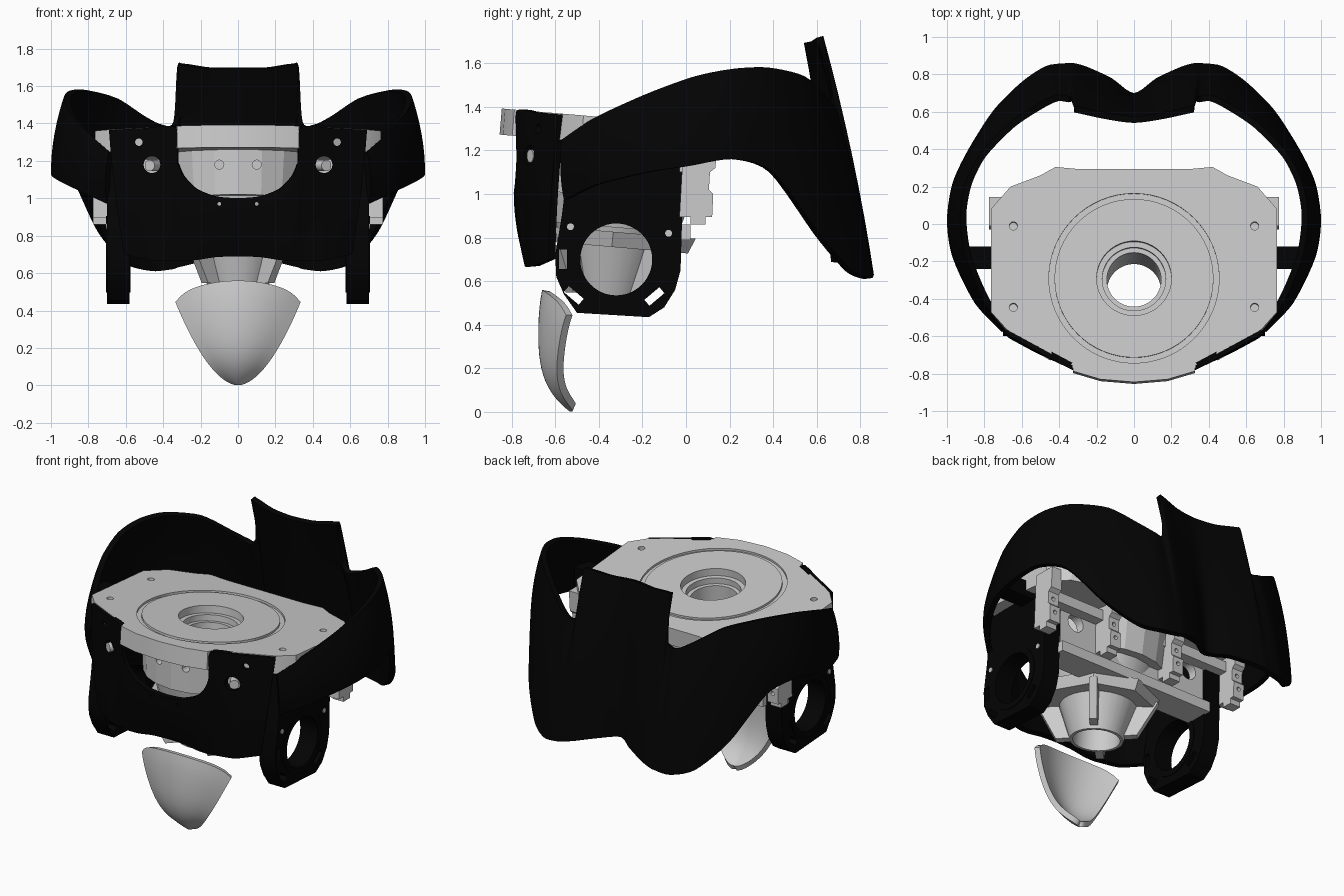
import bpy, bmesh, math
from mathutils import Vector, Matrix

if "Cube" in bpy.data.objects:
    bpy.data.objects.remove(bpy.data.objects["Cube"])

black = bpy.data.materials.new("black")
black.diffuse_color = (0.001, 0.001, 0.001, 1)
black.use_nodes = True
black.node_tree.nodes["Principled BSDF"].inputs["Base Color"].default_value = black.diffuse_color
TILT = Vector((0, 0.085, 1)).normalized()      # axis of the tilted waist
TOP = Vector((0, -0.29, 1.345))                # centre of the plate top


def along(h):
    return TOP + TILT * h


def make(name, bm, mat=None, fix=True):
    if fix:
        bmesh.ops.recalc_face_normals(bm, faces=bm.faces)
    me = bpy.data.meshes.new(name)
    bm.to_mesh(me)
    bm.free()
    ob = bpy.data.objects.new(name, me)
    bpy.context.collection.objects.link(ob)
    if mat:
        me.materials.append(mat)
    return ob


def add_cyl(bm, loc, axis, r1, r2, depth, n=32):
    m = Matrix.Translation(loc) @ Vector(axis).to_track_quat('Z', 'Y').to_matrix().to_4x4()
    bmesh.ops.create_cone(bm, cap_ends=True, segments=n, radius1=r1, radius2=r2, depth=depth, matrix=m)


def add_box(bm, lo, hi, rot=None):
    lo, hi = Vector(lo), Vector(hi)
    m = Matrix.Translation((lo + hi) / 2) @ (rot or Matrix()) @ Matrix.Diagonal((*(hi - lo), 1))
    bmesh.ops.create_cube(bm, size=1, matrix=m)


def stack(name, h0, h1, r0, r1, n=32, mat=None):
    bm = bmesh.new()
    add_cyl(bm, along((h0 + h1) / 2), TILT, r0, r1, abs(h1 - h0), n)
    return make(name, bm, mat)


def prism(name, pts, vec, mat=None):
    bm = bmesh.new()
    f = bm.faces.new([bm.verts.new(p) for p in pts])
    r = bmesh.ops.extrude_face_region(bm, geom=[f])
    bmesh.ops.translate(bm, vec=vec, verts=[v for v in r['geom'] if isinstance(v, bmesh.types.BMVert)])
    return make(name, bm, mat)


def cut(ob, cutter):
    m = ob.modifiers.new("cut", 'BOOLEAN')
    m.operation, m.object = 'DIFFERENCE', cutter
    cutter.hide_render = True


def finish(ob, angle=35):
    bpy.ops.object.select_all(action='DESELECT')
    ob.select_set(True)
    bpy.context.view_layer.objects.active = ob
    for m in list(ob.modifiers):
        bpy.ops.object.modifier_apply(modifier=m.name)
    bpy.ops.object.shade_smooth_by_angle(angle=math.radians(angle))


def sheet(name, rows, thick, mat=None):
    bm = bmesh.new()
    g = [[bm.verts.new(p) for p in r] for r in rows]
    for a, b in zip(g, g[1:]):
        for j in range(len(a) - 1):
            bm.faces.new((a[j], b[j], b[j + 1], a[j + 1]))
    ob = make(name, bm, mat, fix=False)
    s = ob.modifiers.new("thick", 'SOLIDIFY')
    s.thickness, s.offset = thick, -1
    return ob


def loft(name, st, thick, bulge, k, nv=8, sub=5, mat=None):
    """Sheet through stations of (top point, bottom point)."""
    st = [(Vector(a), Vector(b)) for a, b in st]
    rows = []
    for i in range(len(st) - 1):
        q = [st[max(i - 1, 0)], st[i], st[i + 1], st[min(i + 2, len(st) - 1)]]
        for s in range(sub + (i == len(st) - 2)):
            t = s / sub
            e = []
            for c in (0, 1):
                a, b, d, f = (x[c] for x in q)
                e.append(b * (2*t**3 - 3*t*t + 1) + d * (3*t*t - 2*t**3)
                         + (d - a) * k * (t**3 - 2*t*t + t) + (f - b) * k * (t**3 - t*t))
            out = Vector((e[1].x, e[1].y, 0)).normalized() * bulge
            rows.append([e[1].lerp(e[0], v / nv) + out * 4 * (v / nv) * (1 - v / nv) for v in range(nv + 1)])
    return sheet(name, rows, thick, mat)


def mx(st):
    return [tuple((-p[0], p[1], p[2]) for p in s) for s in reversed(st)]


# hip shell, right front round to the back centre
half = [((.69, -.57, 1.25), (.70, -.56, .97)), ((.80, -.42, 1.35), (.85, -.42, 1.04)),
        ((.90, -.18, 1.46), (.97, -.18, 1.10)), ((.93, .04, 1.54), (1.0, .02, 1.13)),
        ((.90, .22, 1.575), (.97, .22, 1.16)), ((.82, .38, 1.58), (.885, .40, 1.10)),
        ((.66, .545, 1.54), (.75, .61, .82)), ((.50, .65, 1.44), (.60, .76, .65)),
        ((.41, .69, 1.395), (.47, .845, .615)), ((.345, .68, 1.41), (.36, .86, .625)),
        ((.325, .635, 1.70), (.32, .86, .635)), ((.29, .625, 1.72), (.25, .84, .65)),
        ((.15, .595, 1.70), (.12, .78, .68)), ((0, .575, 1.70), (0, .70, .69))]
finish(loft("hip_shell", half + mx(half)[1:], .035, .018, .4, mat=black), 50)

# front panel with U opening
half = [((0, -.79, 1.0), (0, -.74, .69)), ((.12, -.79, 1.01), (.12, -.74, .685)),
        ((.22, -.785, 1.05), (.22, -.74, .67)), ((.29, -.78, 1.12), (.29, -.735, .665)),
        ((.322, -.777, 1.2), (.32, -.73, .665)), ((.335, -.778, 1.38), (.34, -.725, .665)),
        ((.5, -.69, 1.375), (.47, -.70, .67)), ((.69, -.585, 1.365), (.61, -.63, .70))]
panel = loft("front_panel", mx(half) + half[1:], .035, .012, .33, mat=black)
bm = bmesh.new()
for s in (1, -1):
    for x, z, r in ((.46, 1.18, .045), (.53, 1.3, .02), (.1, .97, .01)):
        add_cyl(bm, (s * x, -.7, z), (0, 1, 0), r, r, .4, 20)
cut(panel, make("panel_hole_cutter", bm))
finish(panel)

# crotch guard
rows = []
for i in range(25):
    u = i / 12 - 1
    row = []
    for j in range(21):
        v = max(.003, (j / 20) ** 1.5)
        row.append((u * .335 * v ** .55, -.68 + .15 * (1 - v) ** 5 + .02 * v ** 6
                    + .11 * u * u * v ** .4, v * (.56 - .075 * u * u - .04 * u ** 8)))
    rows.append(row)
finish(sheet("crotch_guard", rows, .035), 60)

# top plate with groove, bore and screw holes
edge = [(.18, -.83), (.325, -.787), (.33, -.755), (.68, -.565), (.765, -.47), (.765, .08),
        (.66, .2), (.5, .26), (.42, .305), (.29, .293)]
full = [(0, -.845)] + edge + [(-x, y) for x, y in reversed(edge)]
plate = prism("top_plate", [(x, y, 1.345 - .085 * (y + .29)) for x, y in full], -TILT * .12)
bm = bmesh.new()
add_cyl(bm, along(0), TILT, .2, .2, .5, 48)
for s in (1, -1):
    for y in (-.01, -.445):
        add_cyl(bm, (s * .645, y, 1.345 - .085 * (y + .29)), TILT, .022, .022, .1, 16)
cut(plate, make("plate_hole_cutter", bm))
bm = bmesh.new()
loops = []
for r, h in ((.425, .02), (.425, -.014), (.455, -.014), (.455, .02)):
    c = bmesh.ops.create_circle(bm, segments=64, radius=r, matrix=Matrix.Translation(along(h)) @
                                TILT.to_track_quat('Z', 'Y').to_matrix().to_4x4())
    loops.append(c['verts'])
for a, b in zip(loops, loops[1:] + loops[:1]):
    for i in range(64):
        e = (i + 1) % 64
        bm.faces.new((a[i], a[e], b[e], b[i]))
cut(plate, make("groove_cutter", bm))
finish(plate, 25)

# drum, neck, cone and flanges under the plate, all bored through
bore = stack("bore_cutter", .2, -1.2, .145, .145, 48)
drum = stack("waist_drum", -.36, -.11, .40, .42, 20)
bm = bmesh.new()
for s in (1, -1):
    add_cyl(bm, (s * .1, -.7, 1.18), (0, 1, 0), .024, .024, .16, 16)
cut(drum, make("drum_hole_cutter", bm))
seat = stack("bearing_seat", -.13, -.05, .205, .205, 48)
cut(seat, stack("seat_cutter", .0, -.09, .17, .17, 48))
bm = bmesh.new()
add_box(bm, (-.59, -.17, .79), (.59, .02, .86))
beam = make("cross_beam", bm)
parts = [drum, seat, beam, stack("waist_neck", -.5, -.35, .30, .34, 20),
         stack("lower_cone", -.81, -.5, .165, .27, 32), stack("cone_flange", -.59, -.52, .35, .38, 8)]
for p in parts:
    cut(p, bore)
    finish(p, 15 if p.name == "waist_drum" else 30)

# cone ribs
for i in range(4):
    a = math.pi / 4 + i * math.pi / 2
    d, t = Vector((math.cos(a), math.sin(a), 0)), Vector((-math.sin(a), math.cos(a), 0)) * .025
    prism("cone_rib", [along(h) + d * r - t for r, h in ((.165, -.8), (.25, -.8), (.37, -.58), (.24, -.58))], t * 2)

# rear wall, cross rail and hanging rail blocks
bm = bmesh.new()
add_box(bm, (-.57, -.08, .85), (.57, -.02, 1.24))
wall = make("rear_wall", bm)
bm = bmesh.new()
for s in (1, -1):
    add_cyl(bm, (s * .45, -.05, 1.05), (0, 1, 0), .06, .06, .4, 24)
cut(wall, make("wall_hole_cutter", bm))
finish(wall)
bm = bmesh.new()
add_box(bm, (-.74, -.03, 1.10), (.74, .05, 1.17))
make("rear_cross_rail", bm)
prof = [(-.03, .895), (.02, .895), (.02, .86), (.09, .86), (.09, .895), (.12, .895), (.125, 1.0),
        (.105, 1.02), (.11, 1.10), (.135, 1.12), (.145, 1.26), (-.01, 1.26)]
for x in (.735, .25, -.25, -.735):
    rail = prism("rail_block", [(x - .04, y, z) for y, z in prof], (.08, 0, 0))
    bm = bmesh.new()
    for z in (.96, 1.06):
        add_cyl(bm, (x, .12, z), (0, 1, 0), .014, .014, .1, 12)
    cut(rail, make("rail_hole_cutter", bm))
    finish(rail)

# hip joint brackets, shell struts and bolts
prof = [(-.5, .455), (-.17, .435), (-.10, .48), (-.05, .56), (-.025, .65), (-.01, 1.15), (-.03, 1.22),
        (-.53, 1.22), (-.57, .9), (-.60, .72), (-.595, .62), (-.56, .54)]
for s in (1, -1):
    br = prism("hip_bracket", [(s * .58, y, z) for y, z in prof], (s * .12, 0, 0), black)
    bm = bmesh.new()
    add_cyl(bm, (s * .64, -.32, .70), (1, 0, 0), .165, .165, .5, 48)
    hole = make("joint_hole_cutter", bm)
    cut(br, hole)
    bm = bmesh.new()
    for y, z, a in ((-.515, .535, -.7), (-.145, .53, .7), (-.565, .70, 1.57)):
        add_box(bm, (s * .64 - .2, y - .045, z - .018), (s * .64 + .2, y + .045, z + .018),
                Matrix.Rotation(a, 4, 'X'))
    cut(br, make("window_cutter", bm))
    finish(br)
    bm = bmesh.new()
    add_cyl(bm, (s * .64, -.32, .70), (1, 0, 0), .205, .205, .13, 48)
    ring = make("joint_ring", bm, black)
    cut(ring, hole)
    finish(ring)
    bm = bmesh.new()
    add_box(bm, (s * .8 - .12, -.24, 1.17), (s * .8 + .12, -.12, 1.28))
    make("shell_strut", bm, black)
    bm = bmesh.new()
    for y, z in ((-.53, .85), (-.08, .82)):
        add_cyl(bm, (s * .70, y, z), (1, 0, 0), .016, .016, .01, 16)
    add_cyl(bm, (s * .455, -.685, 1.175), (s * .5, -.87, 0), .03, .03, .07, 20)
    finish(make("bolts", bm))

# remove cutters once applied
for ob in [o for o in bpy.data.objects if "cutter" in o.name]:
    bpy.data.objects.remove(ob)
